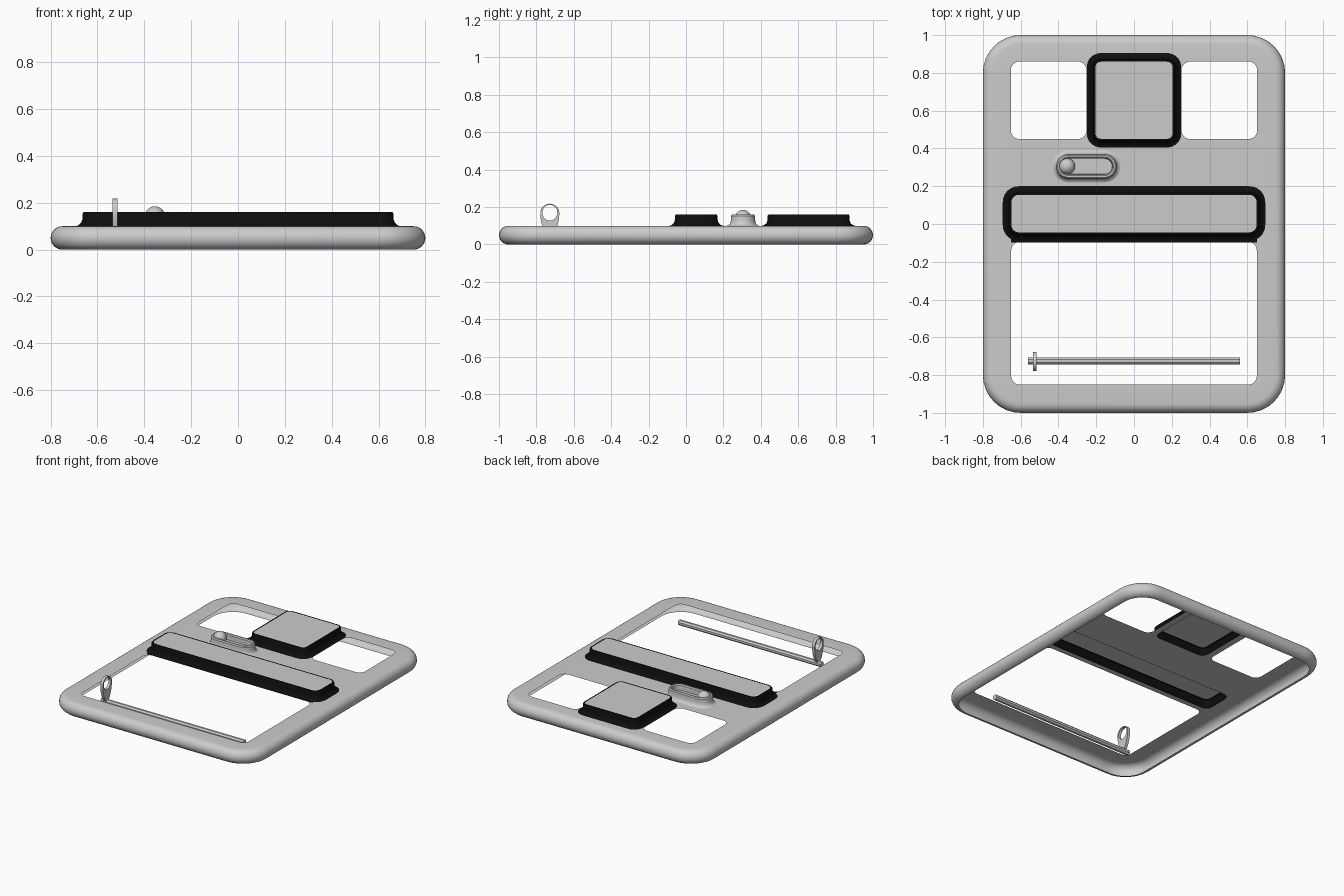
import bpy, bmesh
from math import sin, cos, pi

if "Cube" in bpy.data.objects:
    bpy.data.objects.remove(bpy.data.objects["Cube"])


def rounded(cx, cy, hx, hy, r, n=8):
    """Points of a rounded rectangle, counter-clockwise."""
    pts = []
    for i, (sx, sy) in enumerate(((1, 1), (-1, 1), (-1, -1), (1, -1))):
        for k in range(n + 1):
            a = (i + k / n) * pi / 2
            pts.append((cx + sx * (hx - r) + r * cos(a), cy + sy * (hy - r) + r * sin(a)))
    return pts


def ring(bm, pts, z):
    return [bm.verts.new((x, y, z)) for x, y in pts]


def bridge(bm, a, b):
    n = len(a)
    for i in range(n):
        bm.faces.new((a[i], a[(i + 1) % n], b[(i + 1) % n], b[i]))


def finish(bm, name, mat=None, angle=35):
    me = bpy.data.meshes.new(name)
    bm.normal_update()
    bm.to_mesh(me)
    bm.free()
    ob = bpy.data.objects.new(name, me)
    bpy.context.collection.objects.link(ob)
    if mat:
        me.materials.append(mat)
    bpy.ops.object.select_all(action='DESELECT')
    ob.select_set(True)
    bpy.context.view_layer.objects.active = ob
    bpy.ops.object.shade_smooth_by_angle(angle=angle * pi / 180)
    return ob


def shell(name, rect, profile, mat=None, cap=False):
    """Sweep an (inset, height) profile around a rounded rectangle."""
    cx, cy, hx, hy, r = rect
    bm = bmesh.new()
    rings = [ring(bm, rounded(cx, cy, hx - d, hy - d, r - d), z) for d, z in profile]
    for a, b in zip(rings, rings[1:]):
        bridge(bm, a, b)
    if cap:
        bm.faces.new(rings[-1])
    return finish(bm, name, mat)


black = bpy.data.materials.new("black")
black.diffuse_color = (0.004, 0.004, 0.004, 1)
black.use_nodes = True
black.node_tree.nodes["Principled BSDF"].inputs["Base Color"].default_value = black.diffuse_color

# open-bottomed panel: curled half-round rim plus a flat sheet with openings
OUTER = (0, 0, 0.8, 1.0, 0.2)
bm = bmesh.new()
rim = []
for i in range(13):
    a = -pi / 2 + pi * i / 12
    d = 0.05 - 0.05 * cos(a)
    rim.append(ring(bm, rounded(0, 0, 0.8 - d, 1 - d, 0.2 - d), 0.05 + 0.05 * sin(a)))
for a, b in zip(rim, rim[1:]):
    bridge(bm, a, b)
loops = [rim[-1]]
for hole in ((0, -0.4725, 0.65, 0.3775, 0.045),
             (-0.452, 0.655, 0.2, 0.205, 0.045),
             (0.452, 0.655, 0.2, 0.205, 0.045),
             (0, 0.655, 0.205, 0.205, 0.045),
             (0, 0.055, 0.66, 0.11, 0.045)):
    loops.append(ring(bm, rounded(*hole), 0.1))
edges = []
for lp in loops:
    for i, v in enumerate(lp):
        w = lp[(i + 1) % len(lp)]
        edges.append(bm.edges.get((v, w)) or bm.edges.new((v, w)))
bmesh.ops.triangle_fill(bm, use_beauty=True, use_dissolve=False, edges=edges, normal=(0, 0, 1))
finish(bm, "panel")

# raised square and bar: black flared walls with grey caps
wall = [(0, 0.1), (0.014, 0.104), (0.025, 0.114), (0.031, 0.13),
        (0.032, 0.154), (0.036, 0.161), (0.046, 0.161)]
for name, rect in (("square", (0, 0.655, 0.25, 0.25, 0.075)),
                   ("bar", (0, 0.055, 0.695, 0.145, 0.085))):
    shell(name + "_wall", rect, wall, black)
    shell(name + "_cap", rect, [(0.046, 0.161), (0.047, 0.161)], cap=True)

# black lip along the opening below the bar
bm = bmesh.new()
bm.faces.new(ring(bm, [(-0.65, -0.097), (0.65, -0.097), (0.65, -0.06), (-0.65, -0.06)], 0.1015))
finish(bm, "bar_lip", black)

# slider slot with raised rim
shell("slider_slot", (-0.252, 0.305, 0.18, 0.085, 0.084),
      [(0, 0.1), (0.01, 0.104), (0.017, 0.114), (0.02, 0.13), (0.021, 0.153), (0.027, 0.16),
       (0.036, 0.16), (0.042, 0.153), (0.044, 0.12)], cap=True)

# round slider knob
bm = bmesh.new()
bmesh.ops.create_uvsphere(bm, u_segments=24, v_segments=14, radius=0.043)
bmesh.ops.translate(bm, verts=bm.verts, vec=(-0.355, 0.305, 0.142))
finish(bm, "slider_knob")

# faceted rod
bm = bmesh.new()
ends = [[bm.verts.new((x, -0.725 + 0.019 * cos(pi / 8 + k * pi / 4),
                       0.036 + 0.019 * sin(pi / 8 + k * pi / 4))) for k in range(8)]
        for x in (-0.56, 0.56)]
bridge(bm, ends[1], ends[0])
bm.faces.new(ends[0][::-1])
bm.faces.new(ends[1])
bmesh.ops.recalc_face_normals(bm, faces=bm.faces)
finish(bm, "rod", angle=20)

# finger ring tapering down to the rod
bm = bmesh.new()
N = 32
rows = []
for x, inner in ((-0.535, 0), (-0.515, 0), (-0.515, 1), (-0.535, 1)):
    row = []
    for k in range(N):
        a = 2 * pi * k / N
        c, s = cos(a), sin(a)
        if inner:
            y, z = 0.04 * c, 0.17 + 0.042 * s
        else:
            y = 0.051 * c * (1 if s > 0 else 1 - 0.25 * s * s)
            z = 0.168 + (0.05 if s > 0 else 0.13) * s
        row.append(bm.verts.new((x, -0.728 + y, z)))
    rows.append(row)
for i in range(4):
    bridge(bm, rows[i], rows[(i + 1) % 4])
bmesh.ops.recalc_face_normals(bm, faces=bm.faces)
finish(bm, "finger_ring")
